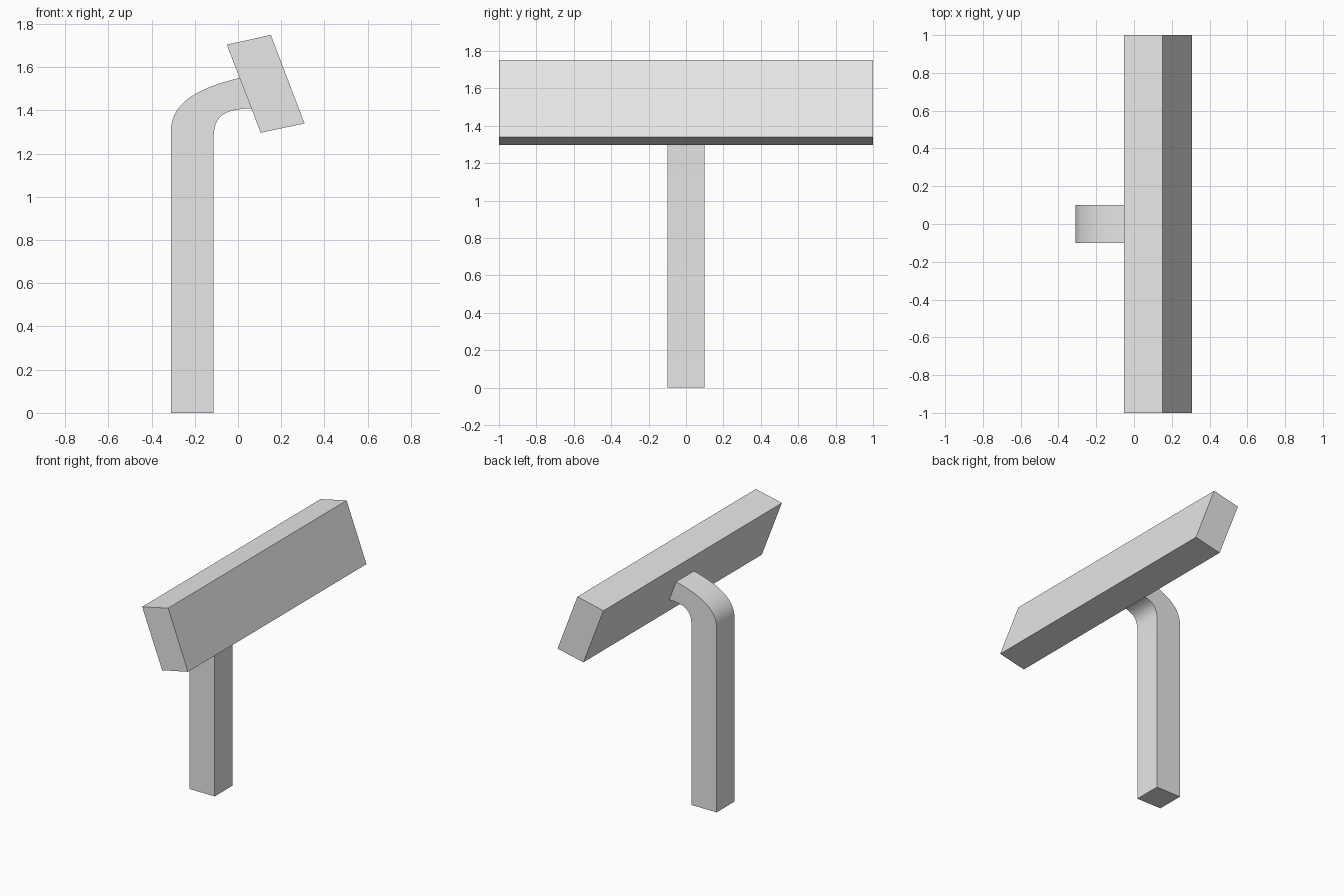
import bpy
import bmesh
import math
from mathutils import Vector
from mathutils.geometry import interpolate_bezier

cube = bpy.data.objects.get("Cube")
if cube:
    bpy.data.objects.remove(cube, do_unlink=True)

grey = bpy.data.materials.new("light grey")
grey.use_nodes = True
grey.diffuse_color = (0.8, 0.8, 0.8, 1)
grey.node_tree.nodes["Principled BSDF"].inputs["Base Color"].default_value = grey.diffuse_color


def rail_solid(name, rail_a, rail_b, half_width):
    """Solid between two matching (x, z) rails, running from -y to +y."""
    bm = bmesh.new()
    rings = []
    for (ax, az), (bx, bz) in zip(rail_a, rail_b):
        corners = ((ax, -half_width, az), (bx, -half_width, bz),
                   (bx, half_width, bz), (ax, half_width, az))
        rings.append([bm.verts.new(c) for c in corners])
    for low, high in zip(rings, rings[1:]):
        for i in range(4):
            j = (i + 1) % 4
            bm.faces.new((low[i], low[j], high[j], high[i]))
    bm.faces.new(rings[0])
    bm.faces.new(rings[-1])
    bmesh.ops.recalc_face_normals(bm, faces=bm.faces)
    mesh = bpy.data.meshes.new(name)
    bm.to_mesh(mesh)
    bm.free()
    mesh.materials.append(grey)
    obj = bpy.data.objects.new(name, mesh)
    bpy.context.collection.objects.link(obj)
    return obj


def bend(*points):
    """Curved (x, z) rail from four Bezier points."""
    return [(p.x, p.y) for p in interpolate_bezier(*map(Vector, points), 14)]


# Upright post that bends over into the head
outer = [(-0.31, 0)] + bend((-0.31, 1.32), (-0.30, 1.45), (-0.16, 1.51), (0.005, 1.55)) + [(0.06, 1.563)]
inner = [(-0.113, 0)] + bend((-0.113, 1.28), (-0.11, 1.38), (-0.06, 1.405), (0.06, 1.41)) + [(0.1, 1.415)]
post = rail_solid("curved_post", outer, inner, 0.1)

bpy.ops.object.select_all(action="DESELECT")
post.select_set(True)
bpy.context.view_layer.objects.active = post
bpy.ops.object.shade_smooth_by_angle(angle=math.radians(30))

# Long tilted bar across the top of the post
rail_solid("tilted_head", [(-0.052, 1.705), (0.105, 1.297)], [(0.152, 1.75), (0.308, 1.34)], 1.0)
